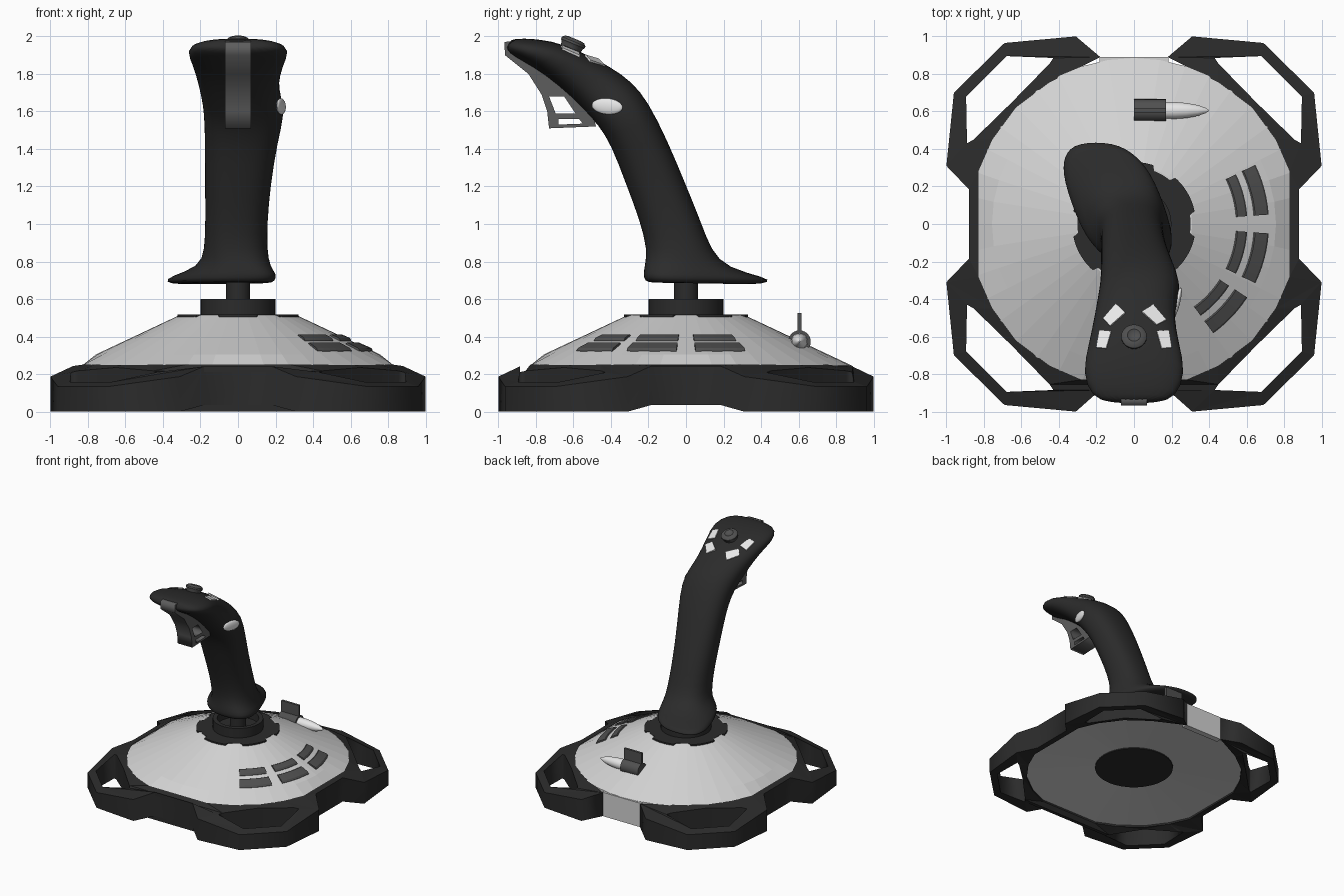
import bpy, bmesh, math
from mathutils import Vector, Matrix
from mathutils.bvhtree import BVHTree

if "Cube" in bpy.data.objects:
    bpy.data.objects.remove(bpy.data.objects["Cube"])


def material(name, v):
    m = bpy.data.materials.new(name)
    m.diffuse_color = (v, v, v, 1)
    m.use_nodes = True
    m.node_tree.nodes["Principled BSDF"].inputs["Base Color"].default_value = m.diffuse_color
    return m


BLACK = material("black plastic", 0.024)
SILVER = material("silver plastic", 0.65)
GREY = material("dark grey", 0.08)
TRIGGER = material("trigger grey", 0.11)
WHITE = material("light button", 0.8)


def finish(name, bm, mat, smooth=None):
    bmesh.ops.remove_doubles(bm, verts=bm.verts, dist=1e-5)
    bmesh.ops.recalc_face_normals(bm, faces=bm.faces)
    me = bpy.data.meshes.new(name)
    bm.to_mesh(me)
    bm.free()
    me.materials.append(mat)
    ob = bpy.data.objects.new(name, me)
    bpy.context.collection.objects.link(ob)
    if smooth:
        bpy.ops.object.select_all(action='DESELECT')
        ob.select_set(True)
        bpy.context.view_layer.objects.active = ob
        bpy.ops.object.shade_smooth_by_angle(angle=math.radians(smooth))
    return ob


def loft(name, rings, mat, smooth=None, matrix=None):
    bm = bmesh.new()
    vs = [[bm.verts.new(p) for p in ring] for ring in rings]
    n = len(vs[0])
    for a, b in zip(vs, vs[1:]):
        for i in range(n):
            j = (i + 1) % n
            bm.faces.new((a[i], a[j], b[j], b[i]))
    bm.faces.new(vs[0][::-1])
    bm.faces.new(vs[-1])
    if matrix:
        bm.transform(matrix)
    return finish(name, bm, mat, smooth)


def lathe(name, profile, mat, n=32, smooth=35, matrix=None):
    rings = [[(r * math.cos(2 * math.pi * i / n), r * math.sin(2 * math.pi * i / n), z)
              for i in range(n)] for r, z in profile]
    return loft(name, rings, mat, smooth, matrix)


def prism(name, base, z0, z1, mat, matrix=None):
    return loft(name, [[(x, y, z) for x, y in base] for z in (z0, z1)], mat, None, matrix)


def rect(x0, y0, x1, y1):
    return [(x0, y0), (x1, y0), (x1, y1), (x0, y1)]


def plate(loops, half):
    """Filled outline with holes, extruded by half to both sides."""
    cu = bpy.data.curves.new("outline", 'CURVE')
    cu.dimensions, cu.fill_mode, cu.extrude = '2D', 'BOTH', half
    for loop in loops:
        sp = cu.splines.new('POLY')
        sp.points.add(len(loop) - 1)
        for p, (x, y) in zip(sp.points, loop):
            p.co = (x, y, 0, 1)
        sp.use_cyclic_u = True
    ob = bpy.data.objects.new("outline", cu)
    bpy.context.collection.objects.link(ob)
    me = bpy.data.meshes.new_from_object(ob.evaluated_get(bpy.context.evaluated_depsgraph_get()))
    bm = bmesh.new()
    bm.from_mesh(me)
    bpy.data.objects.remove(ob)
    bpy.data.meshes.remove(me)
    bpy.data.curves.remove(cu)
    return bm


# base frame: ring open at the back, with a hole in each corner foot
outer = [(.18, .89), (.31, 1), (.69, .965), (.96, .70), (1, .31), (.88, .185),
         (.88, -.185), (1, -.31), (.96, -.70), (.69, -.965), (.31, -1), (.18, -.885)]
inner = [(.28, -.83), (.45, -.755), (.63, -.62), (.755, -.45), (.83, -.28),
         (.83, .28), (.755, .45), (.63, .62), (.45, .755)]
mirrored = lambda pts: [(-x, y) for x, y in reversed(pts)]
outline = outer + mirrored(outer) + mirrored(inner) + inner
hole = [(.43, .885), (.68, .895), (.895, .68), (.89, .43), (.855, .45), (.65, .65), (.45, .855)]
holes = [[(sx * x, sy * y) for x, y in hole] for sx in (1, -1) for sy in (1, -1)]
bm = plate([outline] + holes, 0.1)
for v in bm.verts:
    r = math.hypot(v.co.x, v.co.y)
    if v.co.z > 0:
        v.co.z = 0.25 - 0.38 * max(0, r - 0.88)
    else:
        v.co.z = 0 if r > 0.92 else 0.035
finish("base_frame", bm, BLACK)

# silver dome, back panel and underside disc
N = 40
dome = []
for r, z in [(.31, .1), (.885, .05), (.885, .245), (.757, .305), (.31, .515)]:
    ring = [(r * math.cos(2 * math.pi * i / N), r * math.sin(2 * math.pi * i / N)) for i in range(N)]
    dome.append([(max(-.832, min(.832, x)), max(-.832, y), z) for x, y in ring])
loft("base_dome", dome, SILVER)
prism("back_panel", rect(-.185, .84, .185, .89), .035, .243, SILVER)
lathe("underside_disc", [(.32, .09), (.32, .11)], BLACK)

# collar with six tabs, hollow socket and post
collar = []
for z in (.49, .518):
    ring = []
    for i in range(120):
        a = i * 3
        r = .33 if abs(a % 60 - 30) <= 18 else .302
        ring.append((r * math.cos(math.radians(a)), r * math.sin(math.radians(a)), z))
    collar.append(ring)
loft("collar", collar, BLACK)
lathe("socket", [(.2, .5), (.2, .6), (.165, .6), (.165, .53)], BLACK)
lathe("post", [(.065, .52), (.065, .70)], BLACK, 20)

# handle: sections given by front y,z / back y,z / left x / right x / skew
sections = [
    (-.05, .69, .15, .685, -.12, .06, -.05), (-.18, .685, .36, .675, -.29, .12, -.11),
    (-.225, .695, .455, .69, -.345, .155, -.12), (-.23, .735, .43, .715, -.325, .165, -.12),
    (-.22, .785, .22, .765, -.205, .17, -.03), (-.208, .86, .135, .86, -.18, .157, 0),
    (-.245, 1.015, .085, 1.0, -.175, .157, 0), (-.32, 1.21, 0, 1.21, -.177, .175, 0),
    (-.40, 1.425, -.1, 1.45, -.177, .212, 0), (-.47, 1.53, -.2, 1.65, -.182, .252, 0),
    (-.53, 1.59, -.285, 1.758, -.195, .23, 0), (-.60, 1.665, -.405, 1.84, -.212, .214, 0),
    (-.757, 1.80, -.55, 1.915, -.243, .243, 0), (-.87, 1.865, -.71, 1.98, -.278, .278, 0),
    (-.945, 1.91, -.88, 1.992, -.23, .23, 0), (-.96, 1.94, -.94, 1.982, -.14, .14, 0)]
rings = []
for k, (fy, fz, by, bz, xl, xr, skew) in enumerate(sections):
    spow = lambda v: math.copysign(abs(v) ** (.75 if k < 4 else .85), v)
    ring = []
    for i in range(24):
        t, s = spow(-math.cos(i * math.pi / 12)), spow(math.sin(i * math.pi / 12))
        ring.append(((xl + xr) / 2 + (xr - xl) / 2 * s + skew * t,
                     (fy + by) / 2 + (by - fy) / 2 * t, (fz + bz) / 2 + (bz - fz) / 2 * t))
    rings.append(ring)
handle = loft("handle", rings, BLACK, 180)
subsurf = handle.modifiers.new("smooth", 'SUBSURF')
subsurf.levels = subsurf.render_levels = 1
tree = BVHTree.FromObject(handle, bpy.context.evaluated_depsgraph_get())


def on_handle(origin, direction, along):
    """Frame on the handle surface: z out of it, x along the given direction."""
    loc, nor, _, _ = tree.ray_cast(Vector(origin), Vector(direction))
    if nor.dot(Vector(direction)) > 0:
        nor = -nor
    t = Vector(along)
    t = (t - nor * t.dot(nor)).normalized()
    m = Matrix((t, nor.cross(t), nor)).transposed().to_4x4()
    m.translation = loc
    return m


# four light buttons around the hat switch, wider at the rear end
for side, label in ((-1, "left"), (1, "right")):
    m = on_handle((side * .108, -.487, 3), (0, 0, -1), (-side * .6, .8, 0))
    upper = [(-.06, -.032), (.05, -.04), (.058, .04), (-.05, .032)]
    prism("upper_button_" + label, upper, -.03, .007, WHITE, m)
    m = on_handle((side * .163, -.615, 3), (0, 0, -1), (-side * .1, 1, 0))
    lower = [(-.052, -.028), (.05, -.034), (.05, .034), (-.052, .028)]
    prism("lower_button_" + label, lower, -.03, .007, WHITE, m)

# hat switch
m = Vector((0, .38, .92)).to_track_quat('Z', 'Y').to_matrix().to_4x4()
m.translation = (0, -.61, 1.945)
lathe("hat_switch", [(.05, -.05), (.06, .008), (.068, .018), (.068, .03), (.055, .042), (.035, .046), (.02, .036)],
      GREY, 24, 35, m)

# oval side button
m = on_handle((2, -.42, 1.627), (-1, 0, 0), (0, 1, -.08)) @ Matrix.Diagonal((.085, .043, .016, 1))
bm = bmesh.new()
bmesh.ops.create_uvsphere(bm, u_segments=24, v_segments=12, radius=1, matrix=m)
finish("side_button", bm, WHITE, 60)

# trigger with two openings
bm = plate([[(-.968, 1.97), (-.965, 1.90), (-.84, 1.80), (-.77, 1.69), (-.74, 1.60), (-.73, 1.51),
             (-.48, 1.52), (-.50, 1.60), (-.64, 1.75), (-.85, 1.90), (-.93, 1.975)],
            [(-.73, 1.68), (-.65, 1.68), (-.59, 1.59), (-.695, 1.59)],
            [(-.68, 1.56), (-.57, 1.56), (-.55, 1.535), (-.68, 1.53)]], .07)
bm.transform(Matrix(((0, 0, 1, 0), (1, 0, 0, 0), (0, 1, 0, 0), (0, 0, 0, 1))))
finish("trigger", bm, TRIGGER)

# curved base buttons in three pairs, following the dome slope
slope = lambda r: .515 - .47 * (r - .31)
for k, (a0, a1) in enumerate([(4, 26), (-26, -4), (-54, -33)]):
    for label, r0, r1 in (("inner", .545, .605), ("outer", .64, .72)):
        rings = []
        for i in range(7):
            a = math.radians(a0 + (a1 - a0) * i / 6)
            rings.append([(r * math.cos(a), r * math.sin(a), slope(r) + h)
                          for r, h in ((r0, -.03), (r1, -.03), (r1, .005), (r1 - .008, .013),
                                       (r0 + .008, .011), (r0, .004))])
        loft(f"base_button_{label}_{k + 1}", rings, GREY)

# throttle: drum, upright fin and tapered light cap
m = Matrix.Translation((0, .605, .373)) @ Matrix.Rotation(math.pi / 2, 4, 'Y')
lathe("throttle_drum", [(.06, 0), (.06, .17)], GREY, 24, 35, m)
lathe("throttle_cap", [(.045, .16), (.045, .22), (.04, .28), (.029, .34), (.015, .38), (.003, .4)],
      WHITE, 24, 40, m)
prism("throttle_fin", rect(0, .595, .17, .615), .40, .525, GREY)
